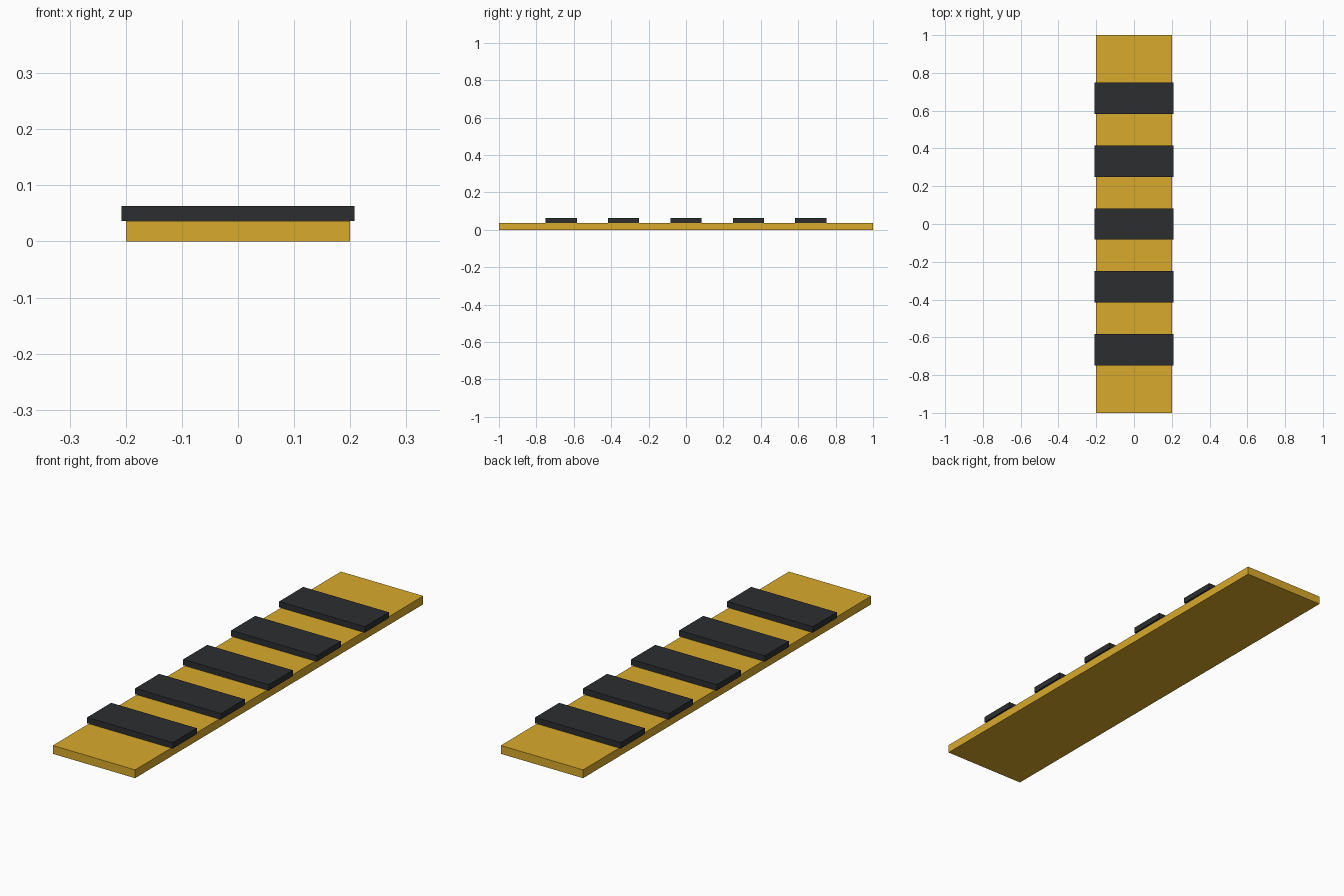
import bpy

if "Cube" in bpy.data.objects:
    bpy.data.objects.remove(bpy.data.objects["Cube"])


def material(name, color):
    m = bpy.data.materials.new(name)
    m.diffuse_color = color
    m.use_nodes = True
    m.node_tree.nodes["Principled BSDF"].inputs["Base Color"].default_value = m.diffuse_color
    return m


def box(name, size, center, mat):
    bpy.ops.mesh.primitive_cube_add(size=1, location=center)
    ob = bpy.context.object
    ob.name = name
    ob.scale = size
    bpy.ops.object.transform_apply(location=False, rotation=False, scale=True)
    ob.data.materials.append(mat)
    return ob


yellow = material("yellow_paint", (0.69, 0.40, 0.025, 1))
black = material("black_rubber", (0.025, 0.027, 0.03, 1))

PLANK_H = 0.0367
STRIP_H = 0.026
PITCH = 1 / 3

# Flat base plank
box("base_plank", (0.4, 2.0, PLANK_H), (0, 0, PLANK_H / 2), yellow)

# Five evenly spaced cross strips, slightly wider than the plank
for i in range(-2, 3):
    box(f"cross_strip_{i + 3}", (0.416, PITCH / 2, STRIP_H),
        (0, i * PITCH, PLANK_H + STRIP_H / 2), black)
